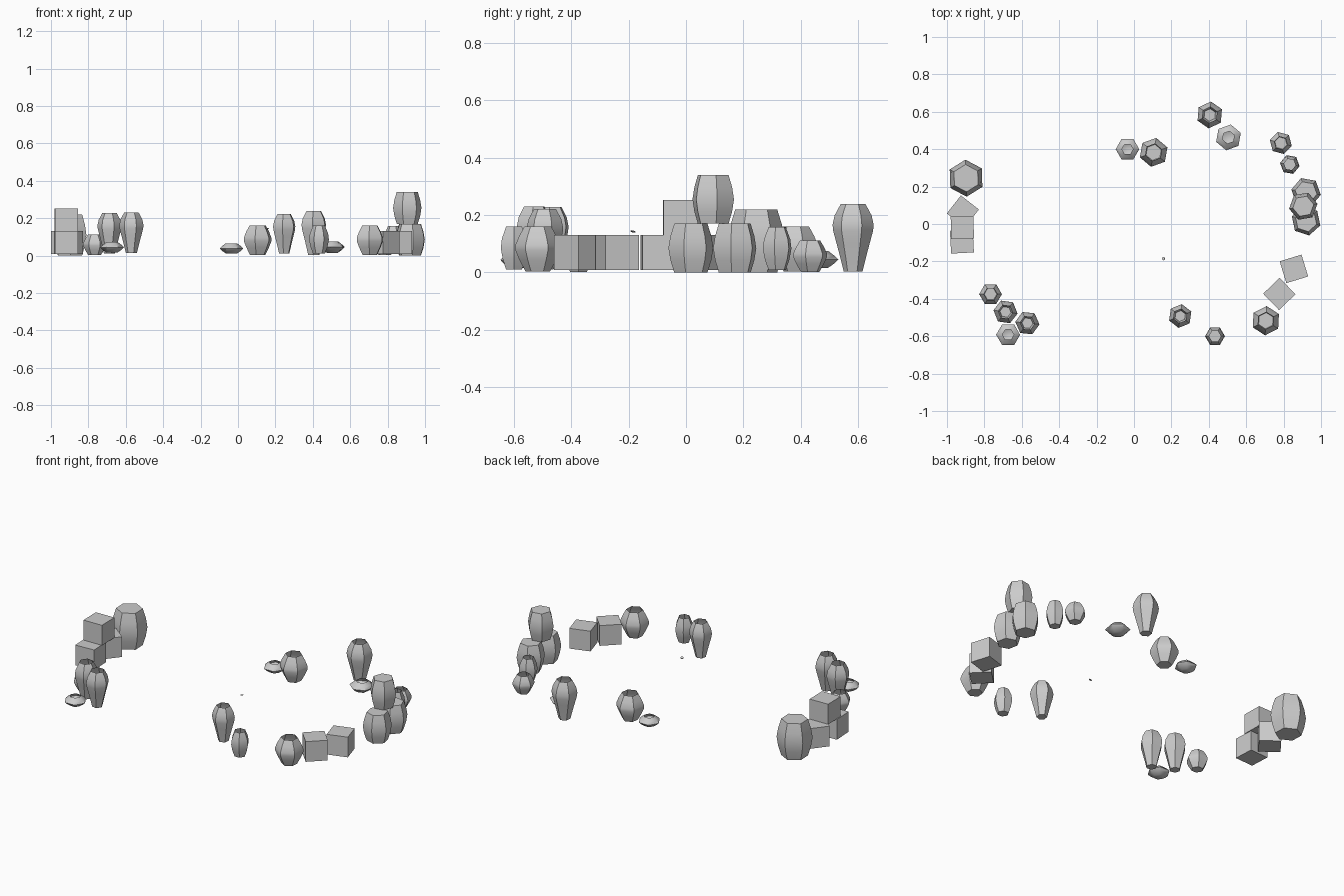
import bpy, bmesh
from math import cos, sin, radians

if "Cube" in bpy.data.objects:
    bpy.data.objects.remove(bpy.data.objects["Cube"])

SIDES = 6


def finish(name, bm, loc, rot, smooth=False):
    me = bpy.data.meshes.new(name)
    bm.normal_update()
    bm.to_mesh(me)
    bm.free()
    ob = bpy.data.objects.new(name, me)
    bpy.context.collection.objects.link(ob)
    ob.location = loc
    ob.rotation_euler = [radians(a) for a in rot]
    if smooth:
        bpy.context.view_layer.objects.active = ob
        ob.select_set(True)
        bpy.ops.object.shade_smooth_by_angle(angle=radians(40))
        ob.select_set(False)
    return ob


def turned(name, profile, loc, radius, height, turn, lid=False):
    """Six-sided vessel from a (radius, height) profile in unit proportions."""
    bm = bmesh.new()
    rings = [[bm.verts.new((r * radius * cos(k * 2 * 3.14159265 / SIDES),
                            r * radius * sin(k * 2 * 3.14159265 / SIDES),
                            z * height)) for k in range(SIDES)]
             for r, z in profile]
    for a, b in zip(rings, rings[1:]):
        for k in range(SIDES):
            n = (k + 1) % SIDES
            bm.faces.new((a[k], a[n], b[n], b[k]))
    bm.faces.new(rings[0][::-1])
    if lid:
        bm.faces.new(rings[-1])
    return finish(name, bm, loc, (0, 0, turn), True)


def crate(name, loc, turn, size=0.122):
    bm = bmesh.new()
    bmesh.ops.create_cube(bm, size=size)
    return finish(name, bm, loc, (0, 0, turn))


# vessel profiles: (fraction of widest radius, fraction of height)
BARREL = [(0.74, 0), (0.91, 0.25), (1, 0.5), (0.91, 0.75), (0.74, 1)]
AMPHORA = [(0.46, 0), (0.62, 0.2), (0.82, 0.43), (0.97, 0.6), (1, 0.69),
           (0.9, 0.83), (0.6, 1)]
POT = [(0.54, 0), (0.8, 0.25), (0.98, 0.47), (0.98, 0.58), (0.82, 0.78), (0.58, 1)]
JAR = [(0.6, 0), (0.86, 0.25), (1, 0.5), (0.92, 0.72), (0.6, 1)]
BOWL = [(0.45, 0), (0.8, 0.28), (1, 0.5), (0.8, 0.72), (0.48, 1)]

# barrels: one large, and a stack of three
for i, (x, y, z, r, h, t) in enumerate([
        (-0.898, 0.245, 0.0, 0.099, 0.22, 32),
        (0.92, 0.17, 0.0, 0.08, 0.17, -10),
        (0.92, 0.017, 0.0, 0.08, 0.17, -18),
        (0.905, 0.095, 0.17, 0.077, 0.17, 10)]):
    turned(f"barrel_{i}", BARREL, (x, y, z), r, h, t, True)

# crates: a stack of three on the left, two on the right
for i, (x, y, z, t) in enumerate([
        (-0.92, -0.094, 0.07, 3), (-0.915, 0.067, 0.07, 52),
        (-0.918, -0.018, 0.191, 1), (0.855, -0.24, 0.07, 17),
        (0.777, -0.374, 0.07, 44)]):
    crate(f"crate_{i}", (x, y, z), t)

# pottery
for kind, profile, items in [
    ("amphora", AMPHORA, [
        (0.405, 0.583, 0.004, 0.072, 0.235, 25), (0.247, -0.492, 0.01, 0.064, 0.212, 22),
        (-0.687, -0.47, 0.012, 0.065, 0.216, -8), (-0.57, -0.53, 0.014, 0.065, 0.216, -6)]),
    ("pot", POT, [
        (0.105, 0.383, 0.004, 0.08, 0.157, 20), (0.705, -0.517, 0.004, 0.08, 0.157, 27),
        (0.785, 0.433, 0.002, 0.062, 0.11, -15), (-0.767, -0.375, 0.002, 0.062, 0.11, 0)]),
    ("jar", JAR, [
        (0.833, 0.318, 0.008, 0.053, 0.15, -10), (0.433, -0.6, 0.01, 0.053, 0.15, 0)]),
    ("bowl", BOWL, [
        (-0.035, 0.4, 0.01, 0.063, 0.056, 0), (0.505, 0.463, 0.015, 0.07, 0.06, 20),
        (-0.673, -0.592, 0.016, 0.064, 0.056, 0)]),
]:
    for i, (x, y, z, r, h, t) in enumerate(items):
        turned(f"{kind}_{i}", profile, (x, y, z), r, h, t)

# tiny loose shard
bm = bmesh.new()
bmesh.ops.create_cone(bm, cap_ends=True, segments=6, radius1=0.009, radius2=0.009, depth=0.003)
finish("shard", bm, (0.157, -0.185, 0.143), (-15, -15, 0))
